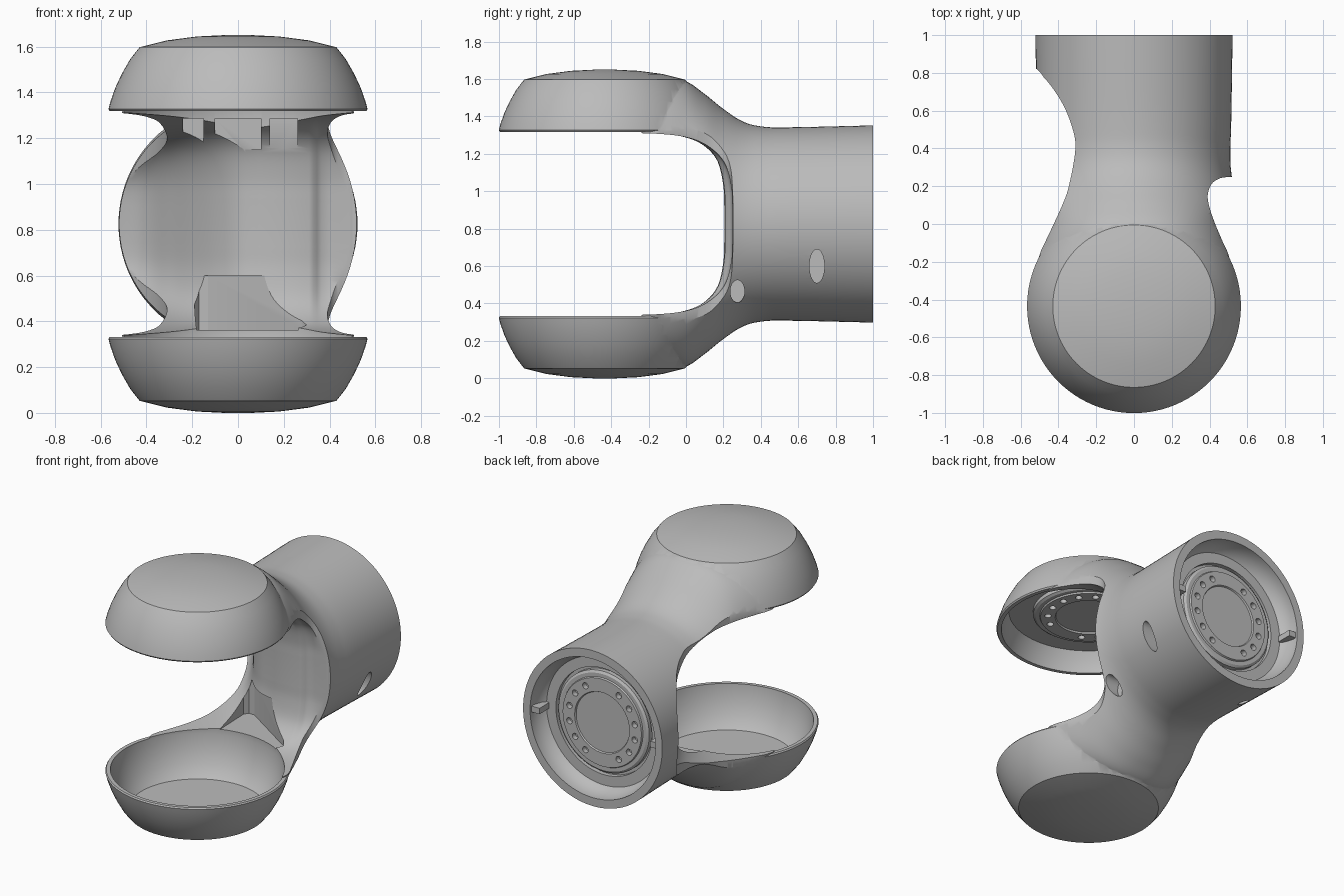
import bpy, bmesh, math
from mathutils import Vector, Matrix

cube = bpy.data.objects.get("Cube")
if cube:
    bpy.data.objects.remove(cube, do_unlink=True)

MID = 0.825       # height of the barrel axis
CUP_Y = -0.435    # centre of both joint cups
SIDES = 96

grey = bpy.data.materials.new("satin grey")
grey.use_nodes = True
grey.diffuse_color = (0.5, 0.5, 0.5, 1)
grey.node_tree.nodes["Principled BSDF"].inputs["Base Color"].default_value = (0.5, 0.5, 0.5, 1)


def smooth_path(points, steps=6):
    """Catmull-Rom curve through the points."""
    p = [Vector(q) for q in points]
    p = [2 * p[0] - p[1]] + p + [2 * p[-1] - p[-2]]
    out = []
    for a, b, c, d in zip(p, p[1:], p[2:], p[3:]):
        for i in range(steps):
            t = i / steps
            out.append(0.5 * (2 * b + (c - a) * t + (2 * a - 5 * b + 4 * c - d) * t * t
                              + (3 * b - a - 3 * c + d) * t ** 3))
    return out + [p[-2]]


def loft(name, rings, matrix=Matrix()):
    """Closed solid through rings of equal length, capped at both ends."""
    bm = bmesh.new()
    rows = [[bm.verts.new(matrix @ Vector(v)) for v in ring] for ring in rings]
    n = len(rows[0])
    for a, b in zip(rows, rows[1:]):
        for i in range(n):
            j = (i + 1) % n
            bm.faces.new((a[i], a[j], b[j], b[i]))
    bm.faces.new(rows[0])
    bm.faces.new(rows[-1])
    bmesh.ops.recalc_face_normals(bm, faces=bm.faces)
    mesh = bpy.data.meshes.new(name)
    bm.to_mesh(mesh)
    bm.free()
    mesh.materials.append(grey)
    obj = bpy.data.objects.new(name, mesh)
    bpy.context.collection.objects.link(obj)
    return obj


def oval(a, b, n=SIDES, power=2):
    """Superellipse ring; power 2 is a plain ellipse."""
    ring = []
    for i in range(n):
        c, s = math.cos(math.tau * i / n), math.sin(math.tau * i / n)
        ring.append((math.copysign(a * abs(c) ** (2 / power), c), math.copysign(b * abs(s) ** (2 / power), s)))
    return ring


def lathe(name, profile, matrix=Matrix(), n=SIDES):
    """Turned solid around local z from (radius, height) points."""
    return loft(name, [[(x, y, h) for x, y in oval(r, r, n)] for r, h in profile], matrix)


def box(name, x, y, z):
    return loft(name, [[(x[0], y[0], h), (x[1], y[0], h), (x[1], y[1], h), (x[0], y[1], h)] for h in z])


def boolean(target, tool, operation):
    mod = target.modifiers.new("cut", 'BOOLEAN')
    mod.operation, mod.object, mod.solver = operation, tool, 'EXACT'
    graph = bpy.context.evaluated_depsgraph_get()
    mesh = bpy.data.meshes.new_from_object(target.evaluated_get(graph))
    target.modifiers.clear()
    target.data = mesh
    bpy.data.objects.remove(tool, do_unlink=True)


def flip_up():
    return Matrix.Translation((0, 0, 2 * MID)) @ Matrix.Scale(-1, 4, (0, 0, 1))


# Barrel and flared neck: (y, half height, half width, squareness)
stations = [(-0.3, 0.74, 0.55, 3), (-0.2, 0.758, 0.562, 3), (-0.1, 0.765, 0.535, 2.8), (0, 0.762, 0.522, 2.4),
            (0.1, 0.695, 0.53, 2.15), (0.2, 0.615, 0.525, 2), (0.3, 0.55, 0.512, 2),
            (0.4, 0.522, 0.51, 2), (0.55, 0.517, 0.515, 2), (1, 0.527, 0.522, 2)]
body = loft("forked_link_body", [[(x, y, MID + z) for x, z in oval(w, h, power=p)]
                                 for y, h, w, p in smooth_path(stations)])

# Plan outline with the waist scoop on one side and the notch on the other
right_side = smooth_path([(0.45, -0.32), (0.51, -0.2), (0.472, -0.1), (0.43, 0), (0.402, 0.08),
                          (0.39, 0.15), (0.41, 0.21), (0.45, 0.24), (0.5, 0.25)])
left_side = smooth_path([(-0.52, 0.82), (-0.45, 0.745), (-0.38, 0.64), (-0.33, 0.52), (-0.31, 0.4),
                         (-0.345, 0.2), (-0.38, 0.1), (-0.425, 0), (-0.472, -0.1), (-0.51, -0.2), (-0.45, -0.32)])
plan = ([tuple(p) for p in right_side] + [(0.7, 0.25), (0.7, 1.1), (-0.7, 1.1), (-0.7, 0.82)]
        + [tuple(p) for p in left_side])
boolean(body, loft("plan_cutter", [[(x, y, z) for x, y in plan] for z in (-0.3, 2)]), 'INTERSECT')

# Rounded slot between the arms; its back wall sweeps away to one side: (x, extra depth)
half_slot = smooth_path([(-0.4, 0.488), (-0.15, 0.482), (0, 0.462), (0.1, 0.415), (0.17, 0.33),
                         (0.2, 0.2), (0.205, 0.08)])
slot = ([(-1.2, 0.488)] + [tuple(p) for p in half_slot] + [(y, -z) for y, z in reversed(half_slot)]
        + [(-1.2, -0.488)])
wall = smooth_path([(-0.53, 0.625), (-0.4, 0.54), (-0.3, 0.4), (-0.2, 0.245), (-0.1, 0.115), (0, 0.035), (0.1, 0.003)])
sweep = ([(-1, 0.625)] + [tuple(p) for p in wall]
         + [(0.2, 0), (0.31, 0.004), (0.33, 0.01), (0.345, 0.026), (0.365, 0.038), (0.4, 0.043), (1, 0.043)])
boolean(body, loft("slot_cutter", [[(x, y + extra * (1 - (z / 0.488) ** 4), MID + z) for y, z in slot]
                                   for x, extra in sweep]), 'DIFFERENCE')

# Pockets inside the arms: flat triangle below, ribbed row above
triangle = [(-0.18, 0.04), (0.27, 0.03), (0.3, 0.06), (0.28, 0.09), (-0.13, 0.36), (-0.17, 0.36), (-0.19, 0.33)]
boolean(body, loft("pocket_cutter", [[(x, y, z) for x, y in triangle] for z in (0.362, 0.6)]), 'DIFFERENCE')
for x, back in (((-0.24, -0.15), 0.28), ((-0.1, 0.1), 0.19), ((0.14, 0.26), 0.17)):
    boolean(body, box("pocket_cutter", x, (-0.05, back), (1.15, 1.285)), 'DIFFERENCE')

# Domed joint cups
cup = [(0.06, 0), (0.18, 0.006), (0.31, 0.023), (0.43, 0.053), (0.471, 0.105), (0.508, 0.17),
       (0.536, 0.23), (0.557, 0.29), (0.566, 0.323), (0.56, 0.332)]
low = Matrix.Translation((0, CUP_Y, 0))
for place in (low, flip_up() @ low):
    boolean(body, lathe("cup", cup, place), 'UNION')
hollow = [(0.42, 0.07), (0.445, 0.095), (0.48, 0.15), (0.51, 0.22), (0.535, 0.325), (0.535, 0.42)]
boolean(body, lathe("hollow_cutter", hollow, low), 'DIFFERENCE')
shallow = [(0.49, 0.2), (0.515, 0.25), (0.535, 0.325), (0.535, 0.42)]
boolean(body, lathe("hollow_cutter", shallow, flip_up() @ low), 'DIFFERENCE')

# Stepped recess in the rear end of the barrel
rear = Matrix.Translation((0, 1, MID)) @ Matrix.Rotation(-math.pi / 2, 4, 'X')
recess = [(0.36, -0.15), (0.36, -0.12), (0.43, -0.12), (0.45, -0.1), (0.47, -0.04), (0.47, 0.1)]
boolean(body, lathe("recess_cutter", recess, rear), 'DIFFERENCE')

# Oval access holes in the side and one underneath
for y, z, w, h in ((0.7, 0.6, 0.04, 0.09), (0.275, 0.465, 0.038, 0.06)):
    boolean(body, loft("hole_cutter", [[(x, y + a, z + b) for a, b in oval(w, h, 32)]
                                       for x in (0.33, 0.8)]), 'DIFFERENCE')
boolean(body, lathe("hole_cutter", [(0.035, 0.1), (0.035, 0.42)],
                    Matrix.Translation((-0.25, 0.75, 0)), 24), 'DIFFERENCE')


# Bearing flanges with two arcs of six bolt holes
def flange(name, matrix):
    disc = lathe(name, [(0.34, -0.06), (0.34, 0.025), (0.325, 0.035), (0.3, 0.035), (0.295, 0.045),
                        (0.205, 0.045), (0.2, 0.035)], matrix)
    for side in (0, math.pi):
        for i in range(6):
            a = side + math.radians(-60 + 24 * i)
            spot = Matrix.Translation((0.25 * math.cos(a), 0.25 * math.sin(a), 0))
            boolean(disc, lathe("bolt_cutter", [(0.021, 0.01), (0.021, 0.1)], matrix @ spot, 16), 'DIFFERENCE')
    return disc


parts = [body,
         flange("rear_flange", rear @ Matrix.Translation((0, 0, -0.145))),
         flange("upper_cup_flange", flip_up() @ low @ Matrix.Translation((0, 0, 0.2)))]

# Stop tabs on the inner wall of the rear recess
for name, x in (("left_stop_tab", (0.41, 0.49)), ("right_stop_tab", (-0.49, -0.42))):
    parts.append(box(name, x, (0.87, 0.985), (MID - 0.02, MID + 0.02)))

bpy.ops.object.select_all(action='DESELECT')
for part in parts:
    part.select_set(True)
bpy.context.view_layer.objects.active = body
bpy.ops.object.shade_smooth_by_angle(angle=math.radians(32))
